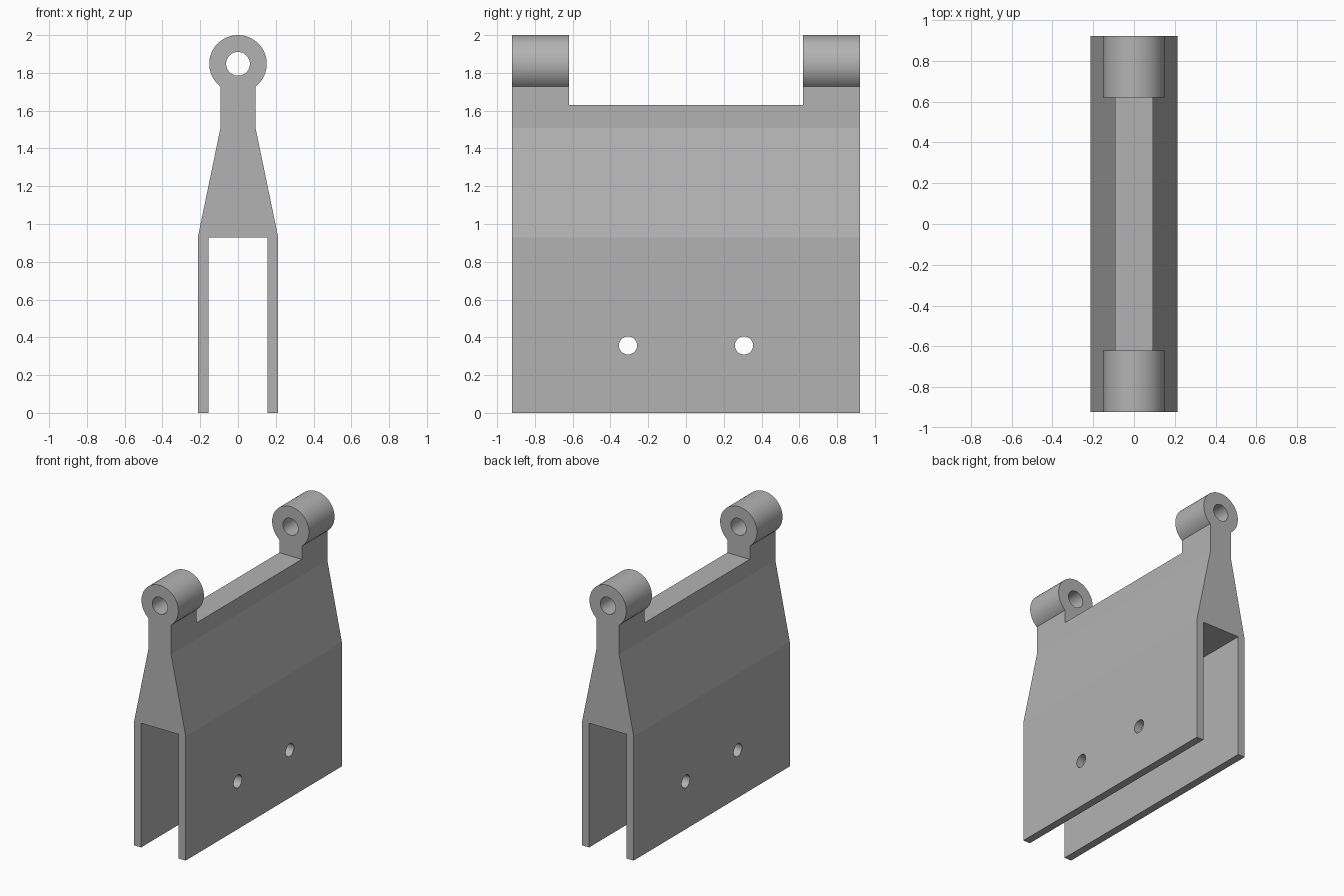
import bpy, bmesh, math
from mathutils import Matrix

cube = bpy.data.objects.get("Cube")
if cube:
    bpy.data.objects.remove(cube, do_unlink=True)

HALF_LEN = 0.922
PIN_Z, KNUCKLE_R, BORE_R = 1.848, 0.152, 0.063
LEG_OUT, LEG_IN, NECK = 0.213, 0.155, 0.093
SHOULDER_Z, NECK_Z, SADDLE_Z = 0.928, 1.508, 1.63
LUG_Y = 0.62

grey = bpy.data.materials.new("plain grey")
grey.use_nodes = True
colour = (0.45, 0.45, 0.45, 1)
grey.diffuse_color = colour
grey.node_tree.nodes["Principled BSDF"].inputs["Base Color"].default_value = colour


def add_object(name, bm):
    bmesh.ops.recalc_face_normals(bm, faces=bm.faces)
    mesh = bpy.data.meshes.new(name)
    bm.to_mesh(mesh)
    bm.free()
    mesh.materials.append(grey)
    obj = bpy.data.objects.new(name, mesh)
    bpy.context.collection.objects.link(obj)
    return obj


def cylinder(name, radius, length, axis, location):
    bm = bmesh.new()
    turn = Matrix.Rotation(math.pi / 2, 4, axis)
    bmesh.ops.create_cone(bm, cap_ends=True, segments=48, radius1=radius, radius2=radius,
                          depth=length, matrix=Matrix.Translation(location) @ turn)
    return add_object(name, bm)


def box(name, size, location):
    bm = bmesh.new()
    bmesh.ops.create_cube(bm, size=1, matrix=Matrix.Translation(location) @ Matrix.Diagonal((*size, 1)))
    return add_object(name, bm)


# Bracket outline: legs, tapered shoulders, neck and round knuckle
right_side = [(LEG_IN, SHOULDER_Z), (LEG_IN, 0), (LEG_OUT, 0), (LEG_OUT, SHOULDER_Z), (NECK, NECK_Z)]
start = -math.acos(NECK / KNUCKLE_R)
steps = 64
arc = []
for i in range(steps + 1):
    a = start + (math.pi - 2 * start) * i / steps
    arc.append((KNUCKLE_R * math.cos(a), PIN_Z + KNUCKLE_R * math.sin(a)))
outline = right_side + arc + [(-x, z) for x, z in reversed(right_side)]

bm = bmesh.new()
face = bm.faces.new([bm.verts.new((x, -HALF_LEN, z)) for x, z in outline])
extruded = bmesh.ops.extrude_face_region(bm, geom=[face])
moved = [v for v in extruded["geom"] if isinstance(v, bmesh.types.BMVert)]
bmesh.ops.translate(bm, verts=moved, vec=(0, 2 * HALF_LEN, 0))
bracket = add_object("hinge_bracket", bm)

# Cut the gap between the knuckles, the pin bore and the bolt holes
cutters = [
    box("knuckle_gap_cutter", (1, 2 * LUG_Y, 1), (0, 0, SADDLE_Z + 0.5)),
    cylinder("pin_bore_cutter", BORE_R, 3, "X", (0, 0, PIN_Z)),
]
for y in (-0.307, 0.307):
    cutters.append(cylinder("bolt_hole_cutter", 0.048, 1, "Y", (0, y, 0.357)))
for cutter in cutters:
    cutter.hide_render = True
    mod = bracket.modifiers.new(cutter.name, "BOOLEAN")
    mod.operation = "DIFFERENCE"
    mod.solver = "EXACT"
    mod.object = cutter

# Apply the cuts and drop the helpers
bpy.context.view_layer.update()
graph = bpy.context.evaluated_depsgraph_get()
bracket_mesh = bpy.data.meshes.new_from_object(bracket.evaluated_get(graph))
bracket.modifiers.clear()
bracket.data = bracket_mesh
for cutter in cutters:
    bpy.data.objects.remove(cutter, do_unlink=True)

# Smooth the round surfaces, keep the machined edges crisp
bpy.ops.object.select_all(action="DESELECT")
bracket.select_set(True)
bpy.context.view_layer.objects.active = bracket
bpy.ops.object.shade_smooth_by_angle(angle=math.radians(11))
